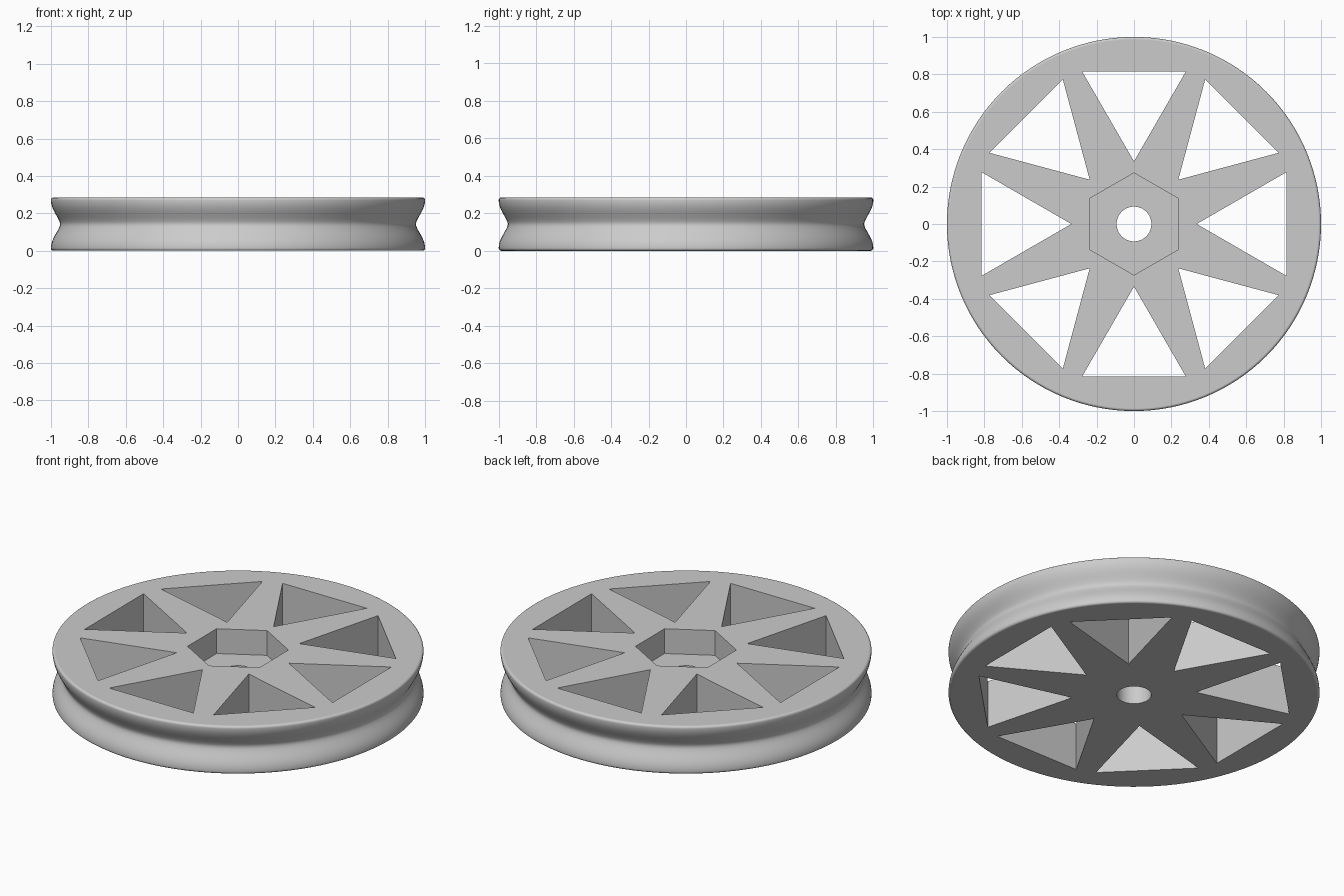
import bpy, bmesh, math
from mathutils import Matrix

HEIGHT = 0.285
MID = HEIGHT / 2
FILLET = 0.014
SEGMENTS = 128

if "Cube" in bpy.data.objects:
    bpy.data.objects.remove(bpy.data.objects["Cube"])

grey = bpy.data.materials.new("light grey")
grey.use_nodes = True
colour = (0.6, 0.6, 0.6, 1)
grey.diffuse_color = colour
grey.node_tree.nodes["Principled BSDF"].inputs["Base Color"].default_value = colour


def make_object(name, bm):
    bmesh.ops.recalc_face_normals(bm, faces=bm.faces[:])
    mesh = bpy.data.meshes.new(name)
    bm.to_mesh(mesh)
    bm.free()
    mesh.materials.append(grey)
    obj = bpy.data.objects.new(name, mesh)
    bpy.context.collection.objects.link(obj)
    return obj


def prism(name, sides, radius, bottom, top, offset=0, copies=1):
    """Upright prisms with a corner facing the axle, repeated around it."""
    bm = bmesh.new()
    for i in range(copies):
        place = (Matrix.Rotation(math.tau * i / copies, 4, "Z")
                 @ Matrix.Translation((0, -offset, (bottom + top) / 2)))
        bmesh.ops.create_cone(bm, cap_ends=True, segments=sides, radius1=radius,
                              radius2=radius, depth=top - bottom, matrix=place)
    return make_object(name, bm)


# Rim outline: a shallow rounded groove between two filleted lips
outline = []
for i in range(5):
    a = math.pi / 2 * i / 4
    outline.append((1 - FILLET + FILLET * math.sin(a), FILLET - FILLET * math.cos(a)))
half = MID - FILLET
for i in range(1, 24):
    t = -1 + i / 12
    outline.append((0.951 + 0.049 * (1 - math.cos(math.pi * abs(t) ** 0.8)) / 2,
                    MID + half * t))
outline += [(r, HEIGHT - z) for r, z in reversed(outline[:5])]

# Solid grooved disc, turned from the outline
bm = bmesh.new()
rings = [[bm.verts.new((r * math.cos(math.tau * k / SEGMENTS),
                        r * math.sin(math.tau * k / SEGMENTS), z))
          for k in range(SEGMENTS)] for r, z in outline]
for low, high in zip(rings, rings[1:]):
    for k in range(SEGMENTS):
        n = (k + 1) % SEGMENTS
        bm.faces.new((low[k], low[n], high[n], high[k]))
bm.faces.new(rings[0])
bm.faces.new(rings[-1])
wheel = make_object("pulley_wheel", bm)

# Triangular openings, hexagonal nut pocket and axle hole
cutters = [
    prism("spoke_openings", 3, 0.32, -0.1, HEIGHT + 0.1, offset=0.655, copies=8),
    prism("nut_pocket", 6, 0.273, MID - 0.005, HEIGHT + 0.1),
    prism("axle_hole", 48, 0.093, -0.1, HEIGHT + 0.1),
]
bpy.context.view_layer.objects.active = wheel
for cutter in cutters:
    cutter.hide_render = True
    cut = wheel.modifiers.new(cutter.name, "BOOLEAN")
    cut.operation = "DIFFERENCE"
    cut.solver = "EXACT"
    cut.object = cutter
    bpy.ops.object.modifier_apply(modifier=cut.name)
    bpy.data.objects.remove(cutter)

# Smooth groove and lips, crisp cut edges, flat faces kept flat
bpy.ops.object.select_all(action="DESELECT")
wheel.select_set(True)
bpy.ops.object.shade_smooth_by_angle(angle=math.radians(30))
weighted = wheel.modifiers.new("flat_faces", "WEIGHTED_NORMAL")
weighted.keep_sharp = True
